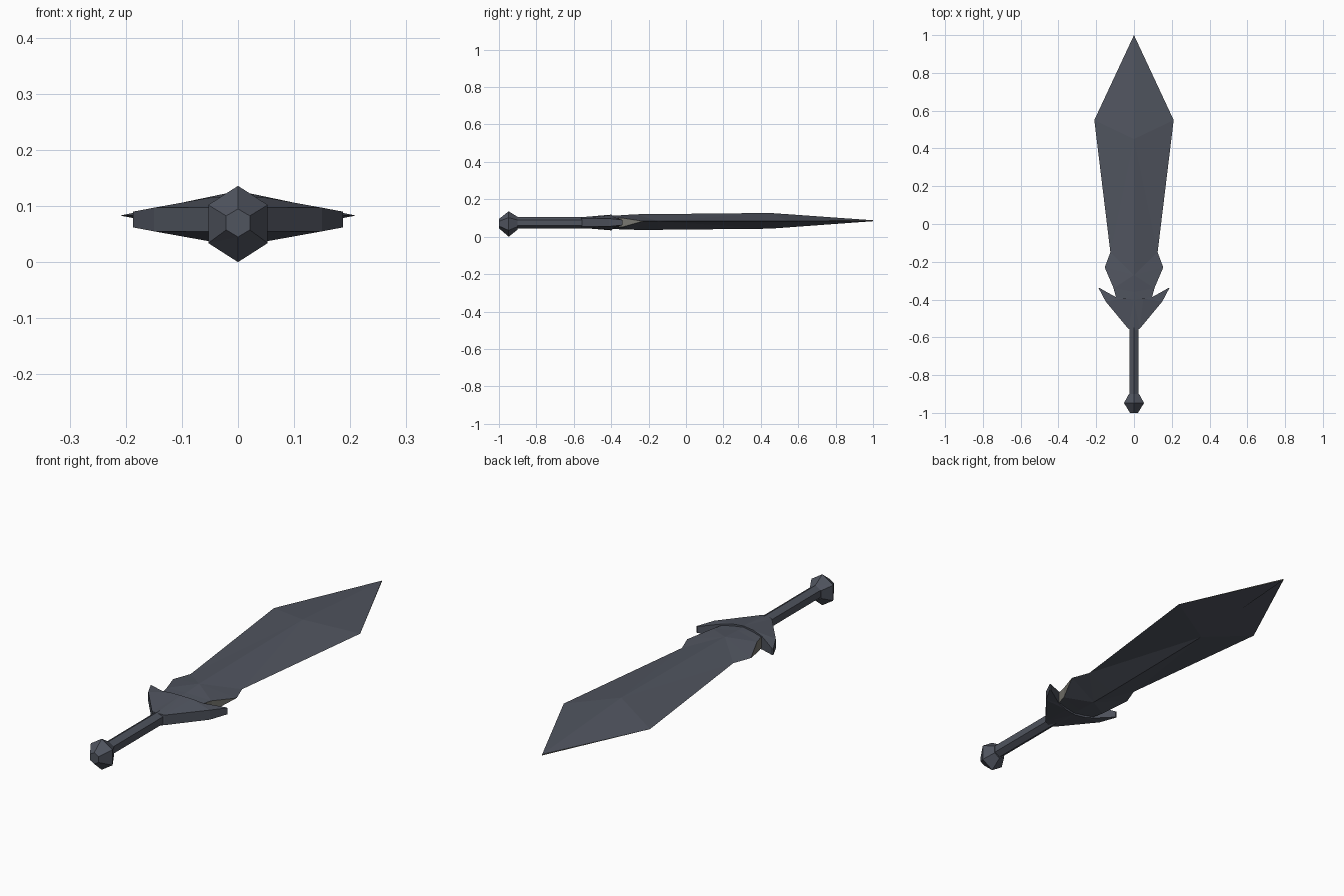
import bpy, bmesh, math

if "Cube" in bpy.data.objects:
    bpy.data.objects.remove(bpy.data.objects["Cube"])

CZ = 0.076  # height of the sword's mid plane


def material(name, rgb):
    m = bpy.data.materials.new(name)
    m.diffuse_color = (*rgb, 1)
    m.use_nodes = True
    m.node_tree.nodes["Principled BSDF"].inputs["Base Color"].default_value = m.diffuse_color
    return m


slate = material("dark slate steel", (0.080, 0.089, 0.114))
grey = material("warm grey steel", (0.19, 0.185, 0.165))


def loft(name, rings, rule=None):
    """Bridge equal-sized rings, cap the ends, merge coincident points."""
    bm = bmesh.new()
    loops = [[bm.verts.new(p) for p in r] for r in rings]
    n = len(loops[0])
    for a, b in zip(loops, loops[1:]):
        for i in range(n):
            j = (i + 1) % n
            bm.faces.new((a[i], a[j], b[j], b[i]))
    bm.faces.new(loops[0][::-1])
    bm.faces.new(loops[-1])
    bmesh.ops.remove_doubles(bm, verts=bm.verts, dist=1e-5)
    bmesh.ops.triangulate(bm, faces=[f for f in bm.faces if len(f.verts) == 4])
    bmesh.ops.recalc_face_normals(bm, faces=bm.faces)
    bm.normal_update()
    if rule:
        for f in bm.faces:
            f.material_index = rule(f)
    me = bpy.data.meshes.new(name)
    bm.to_mesh(me)
    bm.free()
    me.materials.append(slate)
    me.materials.append(grey)
    ob = bpy.data.objects.new(name, me)
    bpy.context.collection.objects.link(ob)
    return ob


# blade: edge y, half width, edge half thickness, ridge y, ridge top, ridge bottom
def blade_ring(y, w, t, ry, top, bot):
    e = 0.083 if t == 0 else CZ
    return [(w, y, e + t), (0, ry, top), (-w, y, e + t),
            (-w, y, e - t), (0, ry, bot), (w, y, e - t)]


loft("blade", [blade_ring(*s) for s in (
    (-0.45, 0.08, 0.025, -0.45, 0.110, 0.042),
    (-0.34, 0.108, 0.024, -0.36, 0.114, 0.040),
    (-0.23, 0.155, 0, -0.27, 0.120, 0.037),
    (-0.15, 0.125, 0, -0.15, 0.121, 0.037),
    (0.55, 0.21, 0, 0.45, 0.127, 0.043),
    (1.0, 0, 0, 1.0, 0.088, 0.088))],
    # the blunt flanks beside the guard are lighter
    rule=lambda f: int(abs(f.normal.z) < 0.25 and abs(f.normal.x) > 0.5))


# swept guard: outer point and inner point (x, y, half height), mirrored in x
def guard_ring(s, outer, inner):
    (ox, oy, oh), (ix, iy, ih) = outer, inner
    return [(s * ox, oy, CZ + oh), (s * ix, iy, CZ + ih),
            (s * ix, iy, CZ - ih), (s * ox, oy, CZ - oh)]


half = [((0, -0.565, 0.028), (0, -0.40, 0.042)),
        ((0.03, -0.555, 0.022), (0.05, -0.395, 0.039)),
        ((0.15, -0.41, 0.021), (0.10, -0.385, 0.029)),
        ((0.187, -0.34, 0.014), (0.182, -0.339, 0.014))]
loft("guard", [guard_ring(-1, *h) for h in half[:0:-1]] + [guard_ring(1, *h) for h in half])


# six-sided grip and pommel
def hexagon(y, rx, rz, z):
    return [(rx / 0.866 * math.sin(k * math.pi / 3), y, z + rz * math.cos(k * math.pi / 3))
            for k in range(6)]


loft("grip", [hexagon(y, 0.025, 0.031, CZ - 0.001) for y in (-0.92, -0.52)])
loft("pommel", [hexagon(-1.0, 0.021, 0.025, 0.070),
                hexagon(-0.948, 0.053, 0.068, 0.068),
                hexagon(-0.90, 0.027, 0.034, 0.072)])
